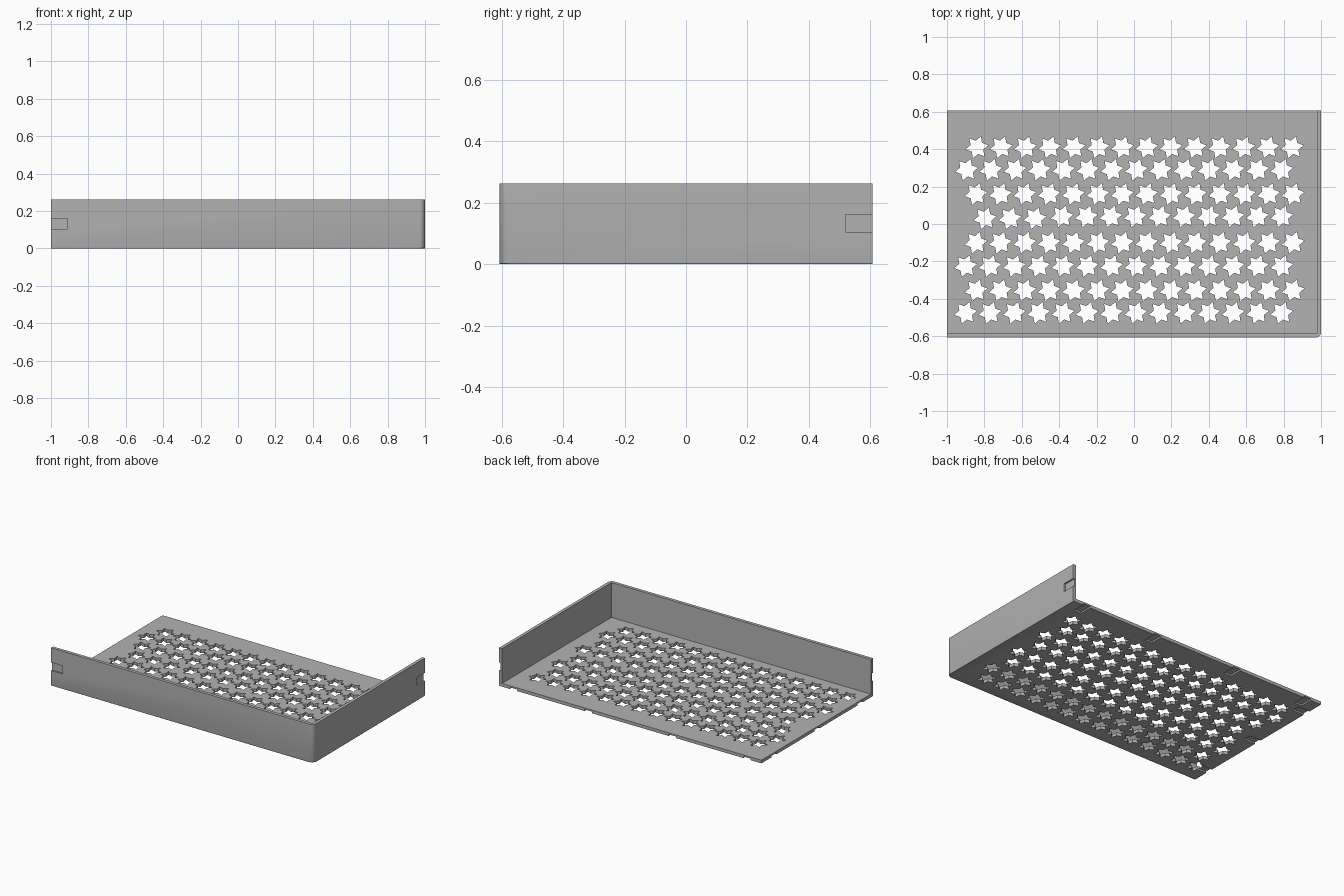
import bpy, bmesh, math

if "Cube" in bpy.data.objects:
    bpy.data.objects.remove(bpy.data.objects["Cube"])

W, D, H = 1.0, 0.607, 0.262      # half width, half depth, wall height
T = 0.022                        # panel thickness
NL, NW, ND = 0.088, 0.028, 0.011 # notch length, half width, depth


def add_prism(bm, pts, z0, z1):
    low = [bm.verts.new((x, y, z0)) for x, y in pts]
    top = [bm.verts.new((x, y, z1)) for x, y in pts]
    bm.faces.new(low[::-1])
    bm.faces.new(top)
    n = len(pts)
    for i in range(n):
        j = (i + 1) % n
        bm.faces.new((low[i], low[j], top[j], top[i]))


def add_box(bm, x0, x1, y0, y1, z0, z1):
    add_prism(bm, [(x0, y0), (x1, y0), (x1, y1), (x0, y1)], z0, z1)


def finish(name, bm):
    bmesh.ops.recalc_face_normals(bm, faces=bm.faces)
    mesh = bpy.data.meshes.new(name)
    bm.to_mesh(mesh)
    bm.free()
    obj = bpy.data.objects.new(name, mesh)
    bpy.context.collection.objects.link(obj)
    return obj


def cut(target, cutter):
    cutter.hide_render = True
    mod = target.modifiers.new("cut", 'BOOLEAN')
    mod.operation = 'DIFFERENCE'
    mod.solver = 'EXACT'
    mod.object = cutter
    bpy.context.view_layer.objects.active = target
    bpy.ops.object.modifier_apply(modifier=mod.name)
    bpy.data.objects.remove(cutter)


# Solid block with one rounded outer corner
R = 0.028
outline = [(-W, D), (-W, -D)]
for i in range(9):
    a = -math.pi / 2 + i * math.pi / 16
    outline.append((W - R + R * math.cos(a), -D + R + R * math.sin(a)))
outline.append((W, D))
bm = bmesh.new()
add_prism(bm, outline, 0, H)
# Slight easing under the two outer walls
edges = [e for e in bm.edges if all(v.co.z < 0.001 for v in e.verts)
         and not all(v.co.x < -W + 0.001 for v in e.verts)
         and not all(v.co.y > D - 0.001 for v in e.verts)]
bmesh.ops.bevel(bm, geom=edges, offset=0.005, segments=2, profile=0.5, affect='EDGES')
tray = finish("tray_corner", bm)

# Hollow it out, leaving the floor, the front wall and the right wall
bm = bmesh.new()
add_box(bm, -2, W - T, -D + T, 2, T, 1)
cut(tray, finish("cavity_cutter", bm))

# Star-shaped drain holes: (row y, first x, last x, count)
rows = [(0.41, -0.84, 0.845, 14), (0.29, -0.895, 0.79, 14),
        (0.16, -0.845, 0.85, 14), (0.04, -0.385, 0.79, 10),
        (0.03, -0.797, -0.53, 3), (-0.10, -0.845, 0.85, 14),
        (-0.225, -0.90, 0.79, 14), (-0.355, -0.845, 0.85, 14),
        (-0.475, -0.90, 0.79, 14)]
bm = bmesh.new()
for y, x0, x1, n in rows:
    for i in range(n):
        cx = x0 + (x1 - x0) * i / (n - 1)
        star = []
        for k in range(12):
            r = 0.062 if k % 2 == 0 else 0.036
            a = math.radians(10 + 30 * k)
            star.append((cx + r * math.cos(a), y + r * math.sin(a)))
        add_prism(bm, star, -0.1, 0.1)
cut(tray, finish("star_cutter", bm))

# Shallow joining notches on the outside of the free edges
bm = bmesh.new()
zc = 0.133
add_box(bm, -2, -W + NL, -2, -D + ND, zc - NW, zc + NW)
add_box(bm, W - ND, 2, D - NL, 2, zc - NW, zc + NW)
for x in (-0.89, -0.32, 0.32, 0.89):
    add_box(bm, x - NW, x + NW, D - NL, 2, -1, ND)
for y in (-0.47, 0.0, 0.47):
    add_box(bm, -2, -W + NL, y - NW, y + NW, -1, ND)
cut(tray, finish("notch_cutter", bm))

# Plain grey finish
grey = bpy.data.materials.new("grey")
grey.diffuse_color = (0.45, 0.45, 0.45, 1)
grey.use_nodes = True
grey.node_tree.nodes["Principled BSDF"].inputs["Base Color"].default_value = grey.diffuse_color
tray.data.materials.clear()
tray.data.materials.append(grey)
tray.select_set(True)
bpy.context.view_layer.objects.active = tray
bpy.ops.object.shade_smooth_by_angle(angle=math.radians(30))
